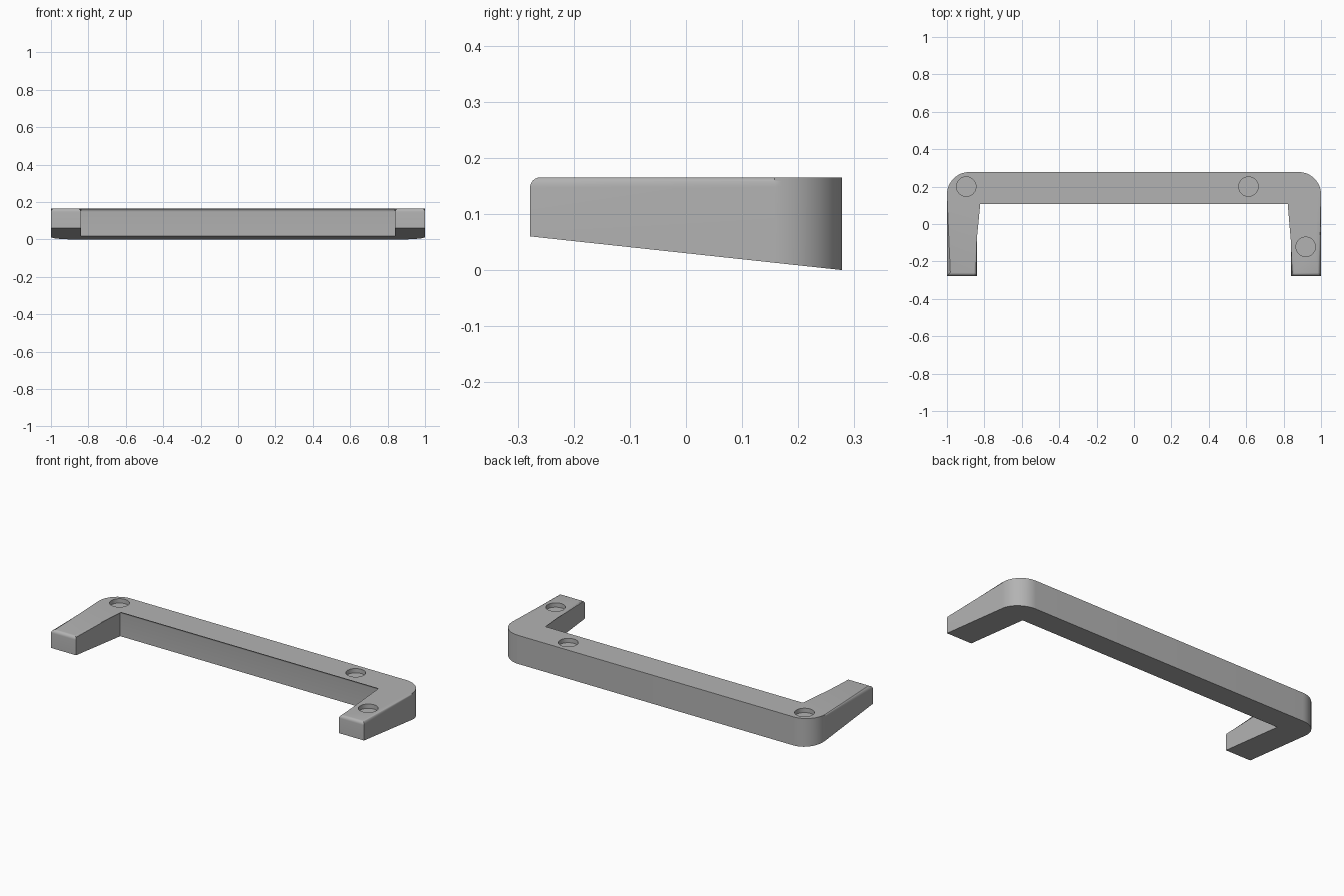
import bpy, bmesh, math

cube = bpy.data.objects.get("Cube")
if cube:
    bpy.data.objects.remove(cube, do_unlink=True)

X, Y, TOP = 1.0, 0.278, 0.165           # half width, half depth, top height
INNER_X, INNER_Y = 0.84, 0.125          # inside edges of the legs and crossbar
CORNER, FILLET = 0.12, 0.018
FRONT_LIFT = 0.06                       # underside height at the leg tips

grey = bpy.data.materials.new("plain grey")
grey.use_nodes = True
colour = (0.45, 0.45, 0.45, 1)
grey.diffuse_color = colour
grey.node_tree.nodes["Principled BSDF"].inputs["Base Color"].default_value = colour


def underside(y):
    return FRONT_LIFT * (Y - y) / (2 * Y)


# Outline of the right-hand half, from the inner corner round to the back
half = [(INNER_X, INNER_Y), (INNER_X, -Y), (X, -Y)]
for i in range(17):
    a = math.pi / 2 * i / 16
    half.append((X - CORNER + CORNER * math.cos(a), Y - CORNER + CORNER * math.sin(a)))
outline = half + [(-x, y) for x, y in reversed(half)]

# Bracket: sloped underside, vertical walls, flat top with a filleted rim
bm = bmesh.new()
low = [bm.verts.new((x, y, underside(y))) for x, y in outline]
high = [bm.verts.new((x, y, TOP)) for x, y in outline]
n = len(outline)
bm.faces.new(low[::-1])
top_face = bm.faces.new(high)
for i in range(n):
    j = (i + 1) % n
    bm.faces.new((low[i], low[j], high[j], high[i]))
bmesh.ops.bevel(bm, geom=list(top_face.edges), offset=FILLET, segments=6,
                profile=0.5, affect='EDGES')
bmesh.ops.recalc_face_normals(bm, faces=bm.faces)
mesh = bpy.data.meshes.new("bracket")
bm.to_mesh(mesh)
bm.free()
bracket = bpy.data.objects.new("bracket", mesh)
bpy.context.collection.objects.link(bracket)
mesh.materials.append(grey)

# Shallow round recesses in the top
DEPTH = 0.025
for k, (x, y) in enumerate([(-0.897, 0.2), (0.612, 0.2), (0.918, -0.122)]):
    bpy.ops.mesh.primitive_cylinder_add(vertices=48, radius=0.052, depth=0.1,
                                        location=(x, y, TOP - DEPTH + 0.05))
    cutter = bpy.context.object
    cutter.name = f"recess_cutter_{k + 1}"
    cutter.data.materials.append(grey)
    cut = bracket.modifiers.new("recess", 'BOOLEAN')
    cut.object = cutter
    cut.operation = 'DIFFERENCE'
    cut.solver = 'EXACT'
    cutter.hide_render = True
    cutter.hide_set(True)

# Bake the recesses, then remove the cutters
bpy.context.view_layer.update()
bpy.ops.object.select_all(action='DESELECT')
bracket.select_set(True)
bpy.context.view_layer.objects.active = bracket
for m in list(bracket.modifiers):
    cutter = m.object
    bpy.ops.object.modifier_apply(modifier=m.name)
    bpy.data.objects.remove(cutter, do_unlink=True)
bpy.ops.object.shade_smooth_by_angle(angle=math.radians(30))
